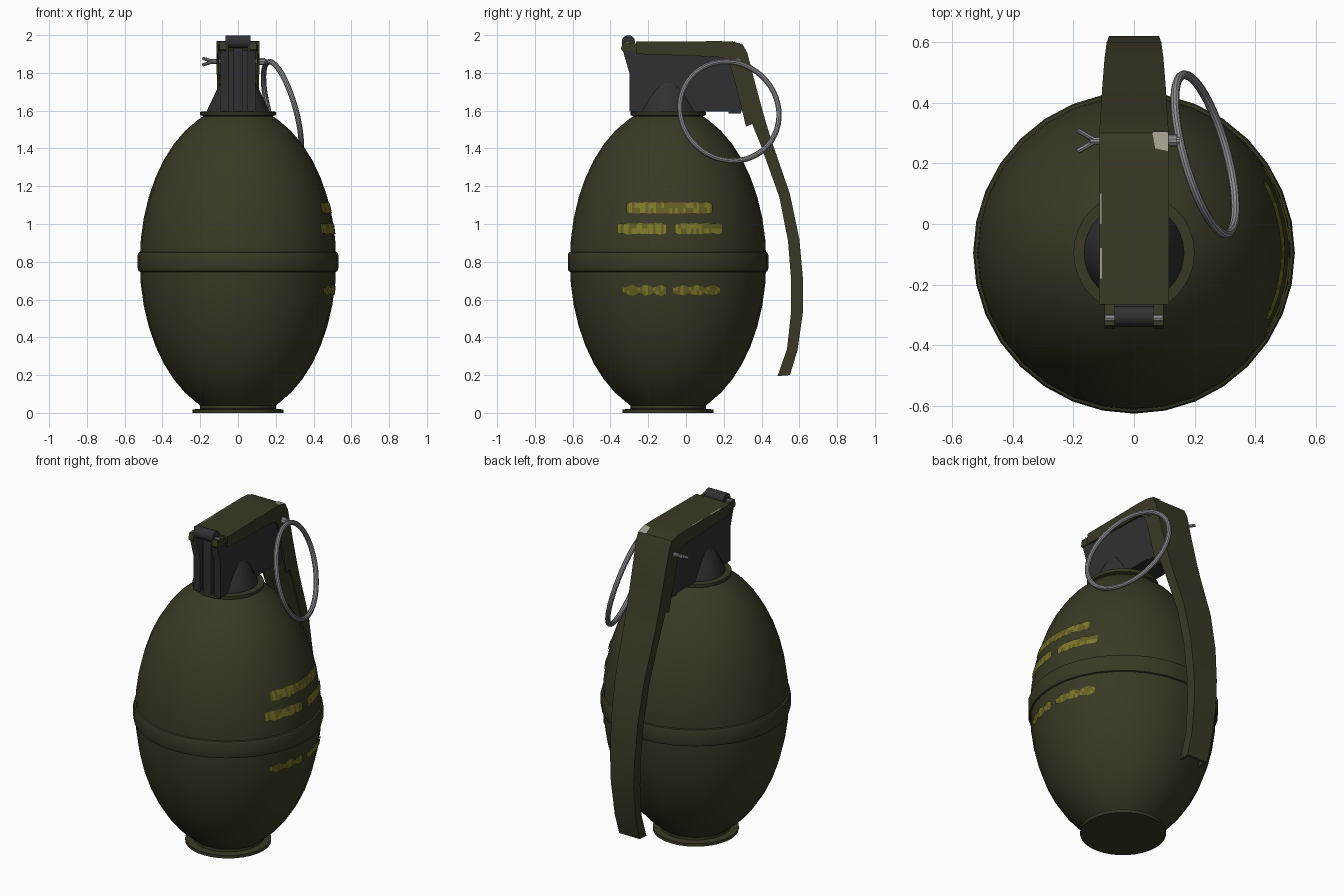
import bpy, bmesh, math, random
from mathutils import Vector, Matrix

if "Cube" in bpy.data.objects:
    bpy.data.objects.remove(bpy.data.objects["Cube"])

random.seed(4)
CY = -0.095            # body axis offset in y
MID, RAD, HALF = 0.80, 0.52, 0.823   # body ellipse


def mat(name, r, g, b):
    m = bpy.data.materials.new(name)
    m.diffuse_color = (r, g, b, 1)
    m.use_nodes = True
    m.node_tree.nodes["Principled BSDF"].inputs["Base Color"].default_value = m.diffuse_color
    return m


OLIVE = mat("olive_paint", 0.042, 0.041, 0.019)
DARK = mat("dark_metal", 0.030, 0.030, 0.032)
STEEL = mat("grey_steel", 0.27, 0.27, 0.29)
YELLOW = mat("yellow_paint", 0.21, 0.19, 0.022)
WORN = mat("worn_yellow_paint", 0.125, 0.115, 0.017)
CHIP = mat("bare_metal_chip", 0.36, 0.34, 0.27)


def finish(bm, name, mats, angle=32, recalc=True):
    if recalc:
        bmesh.ops.recalc_face_normals(bm, faces=bm.faces)
    for f in bm.faces:
        f.smooth = True
    for e in bm.edges:
        e.smooth = len(e.link_faces) == 2 and e.calc_face_angle(0) < math.radians(angle)
    me = bpy.data.meshes.new(name)
    bm.to_mesh(me)
    bm.free()
    for m in mats:
        me.materials.append(m)
    ob = bpy.data.objects.new(name, me)
    bpy.context.collection.objects.link(ob)
    return ob


def loft(name, rings, material, closed=False, caps=True):
    """Skin a list of equal-length point rings."""
    bm = bmesh.new()
    vs = [[bm.verts.new(p) for p in ring] for ring in rings]
    n, m = len(rings), len(rings[0])
    for i in range(n if closed else n - 1):
        a, b = vs[i], vs[(i + 1) % n]
        for j in range(m):
            k = (j + 1) % m
            bm.faces.new((a[j], a[k], b[k], b[j]))
    if caps and not closed:
        bm.faces.new(vs[0])
        bm.faces.new(vs[-1])
    return finish(bm, name, [material])


def lathe(name, profile, material, sides=32):
    rings = [[(r * math.cos(2 * math.pi * k / sides), CY + r * math.sin(2 * math.pi * k / sides), z)
              for k in range(sides)] for r, z in profile]
    return loft(name, rings, material)


def slab(name, outline, x0, x1, material):
    """Extrude a (y, z) outline along x."""
    return loft(name, [[(x, y, z) for y, z in outline] for x in (x0, x1)], material)


def rod(name, a, b, r, material, sides=12):
    a, b = Vector(a), Vector(b)
    q = (b - a).to_track_quat('Z', 'Y')
    ring = [q @ Vector((r * math.cos(2 * math.pi * k / sides), r * math.sin(2 * math.pi * k / sides), 0))
            for k in range(sides)]
    return loft(name, [[p + v for v in ring] for p in (a, b)], material)


def body_r(z):
    return RAD * math.sqrt(1 - ((z - MID) / HALF) ** 2)


# Egg-shaped body with foot and centre band
egg = [(body_r(z), z) for z in (MID + HALF * math.sin(math.radians(-65.5 + 131 * i / 16)) for i in range(17))]
lathe("body", [(0.19, 0.03)] + egg + [(0.185, 1.57)], OLIVE)
lathe("foot_rim", [(0.24, 0), (0.24, 0.018), (0.2, 0.022), (0.2, 0.052)], OLIVE)
lathe("centre_band", [(0.512, 0.745), (0.526, 0.75), (0.531, 0.765), (0.531, 0.835), (0.526, 0.85), (0.512, 0.855)], OLIVE)

# Neck collar and flared fuze base
lathe("neck_collar", [(0.185, 1.55), (0.185, 1.572), (0.2, 1.576), (0.2, 1.594), (0.168, 1.596)], OLIVE)
lathe("fuze_base_cone", [(0.165, 1.59), (0.165, 1.6), (0.117, 1.70), (0.075, 1.78)], DARK)

# Fuze housing with ribbed front
slab("fuze_housing", [(-0.275, 1.595), (0.225, 1.595), (0.225, 1.585), (0.29, 1.585), (0.305, 1.64),
                      (0.265, 1.92), (-0.275, 1.92)], -0.092, 0.092, DARK)
for s, label in ((-1, "left"), (1, "right")):
    slab(f"fuze_rib_{label}", [(-0.27, 1.595), (-0.3, 1.595), (-0.3, 1.8), (-0.335, 1.92), (-0.335, 1.95), (-0.27, 1.95)],
         s * 0.05, s * 0.092, DARK)
    # Hinge ear carrying the lever
    slab(f"hinge_ear_{label}", [(-0.345, 1.925), (-0.335, 1.915), (-0.25, 1.915), (-0.25, 1.955), (-0.335, 1.962)],
         s * 0.064, s * 0.097, OLIVE)
slab("fuze_rib_middle", [(-0.27, 1.595), (-0.3, 1.595), (-0.3, 1.95), (-0.27, 1.95)], -0.025, 0.025, DARK)
rod("hinge_roller", (-0.065, -0.305, 1.965), (0.065, -0.305, 1.965), 0.035, DARK, 14)
rod("hinge_pin", (-0.095, -0.31, 1.955), (0.095, -0.31, 1.955), 0.012, STEEL, 8)

# Safety lever: bent channel, stations of (outer y, z, inner y, z, half width)
stations = [
    (-0.265, 1.965, -0.265, 1.90, 0.115), (0.18, 1.968, 0.17, 1.885, 0.115),
    (0.25, 1.965, 0.20, 1.875, 0.115), (0.30, 1.95, 0.225, 1.855, 0.114),
    (0.325, 1.905, 0.24, 1.82, 0.113), (0.37, 1.73, 0.285, 1.65, 0.110),
    (0.408, 1.59, 0.318, 1.515, 0.108), (0.418, 1.555, 0.35, 1.53, 0.107),
    (0.45, 1.45, 0.395, 1.42, 0.105), (0.55, 1.16, 0.495, 1.14, 0.097), (0.60, 0.92, 0.54, 0.91, 0.09),
    (0.62, 0.70, 0.557, 0.70, 0.083), (0.62, 0.54, 0.557, 0.54, 0.078),
    (0.59, 0.33, 0.535, 0.34, 0.072), (0.55, 0.20, 0.485, 0.195, 0.07)]
T = 0.012
rings = []
for oy, oz, iy, iz, w in stations:
    o, i = Vector((0, oy, oz)), Vector((0, iy, iz))
    p = o + (i - o).normalized() * T * 1.2
    X = Vector((1, 0, 0))
    rings.append([o - X * w, o + X * w, i + X * w, i + X * (w - T), p + X * (w - T),
                  p - X * (w - T), i - X * (w - T), i - X * w])
loft("safety_lever", rings, OLIVE)

# Chipped paint at the lever bend and along its edges
bm = bmesh.new()
for pts in ([(0.06, 0.245 + 0.06, 1.9515), (0.07, 0.25, 1.9675), (0.113, 0.24, 1.9685), (0.113, 0.305, 1.9515)],
            [(-0.113, -0.18, 1.9675), (-0.106, -0.18, 1.9675), (-0.106, -0.08, 1.968), (-0.113, -0.08, 1.968)],
            [(-0.113, 0.0, 1.969), (-0.108, 0.0, 1.969), (-0.108, 0.1, 1.9695), (-0.113, 0.1, 1.9695)]):
    f = bm.faces.new([bm.verts.new(p) for p in pts])
    f.normal_update()
    if f.normal.z < 0:
        f.normal_flip()
finish(bm, "lever_paint_chips", [CHIP], recalc=False)

# Safety pin with split end and pull ring
PY, PZ = 0.275, 1.86
rod("safety_pin", (-0.145, PY, PZ), (0.15, PY, PZ), 0.013, STEEL, 10)
rod("safety_pin_eye", (0.112, PY, PZ), (0.142, PY, PZ), 0.02, STEEL, 10)
for s, label in ((-1, "front"), (1, "back")):
    rod(f"pin_prong_{label}", (-0.13, PY + s * 0.003, PZ), (-0.185, PY + s * 0.034, PZ + s * 0.017), 0.009, STEEL, 8)
centre = Vector((0.235, 0.23, 1.597))
turn = Vector((1, 0.28, 0.28)).to_track_quat('Z', 'Y')
ring_pts = []
for k in range(48):
    a = 2 * math.pi * k / 48
    d = Vector((math.cos(a), math.sin(a), 0))
    ring_pts.append([centre + turn @ (d * (0.272 + 0.0145 * math.cos(b)) + Vector((0, 0, 0.0145 * math.sin(b))))
                     for b in (2 * math.pi * j / 10 for j in range(10))])
loft("pull_ring", ring_pts, STEEL, closed=True)


# Worn yellow paint stripes on the right side
def stripe(name, y0, y1, z, h, blobby):
    bm = bmesh.new()
    n = max(4, round((y1 - y0) / 0.014))
    cols = []
    for i in range(n + 1):
        y = y0 + (y1 - y0) * i / n
        k = (0.45 + 0.55 * abs(math.sin(9 + i * 0.55))) if blobby else 1
        if i in (0, n):
            k *= 0.8
        col = []
        for zz in (z - h * k * random.uniform(0.8, 1), z, z + h * k * random.uniform(0.85, 1)):
            r = body_r(zz) + 0.004
            a = math.asin((y - CY) / r)
            col.append(bm.verts.new((r * math.cos(a), CY + r * math.sin(a), zz)))
        cols.append(col)
    for i in range(n):
        for j in range(2):
            f = bm.faces.new((cols[i][j], cols[i + 1][j], cols[i + 1][j + 1], cols[i][j + 1]))
            f.material_index = int(random.random() < (0.8 if blobby else 0.45))
    finish(bm, name, [YELLOW, WORN], recalc=False)


for idx, (y0, y1, z, h, blob) in enumerate([
        (-0.315, 0.14, 1.085, 0.031, False), (-0.36, -0.105, 0.975, 0.03, False),
        (-0.055, 0.19, 0.975, 0.03, False), (-0.34, -0.105, 0.648, 0.03, True),
        (-0.07, 0.18, 0.648, 0.03, True)]):
    stripe(f"paint_stripe_{idx + 1}", y0, y1, z, h, blob)
